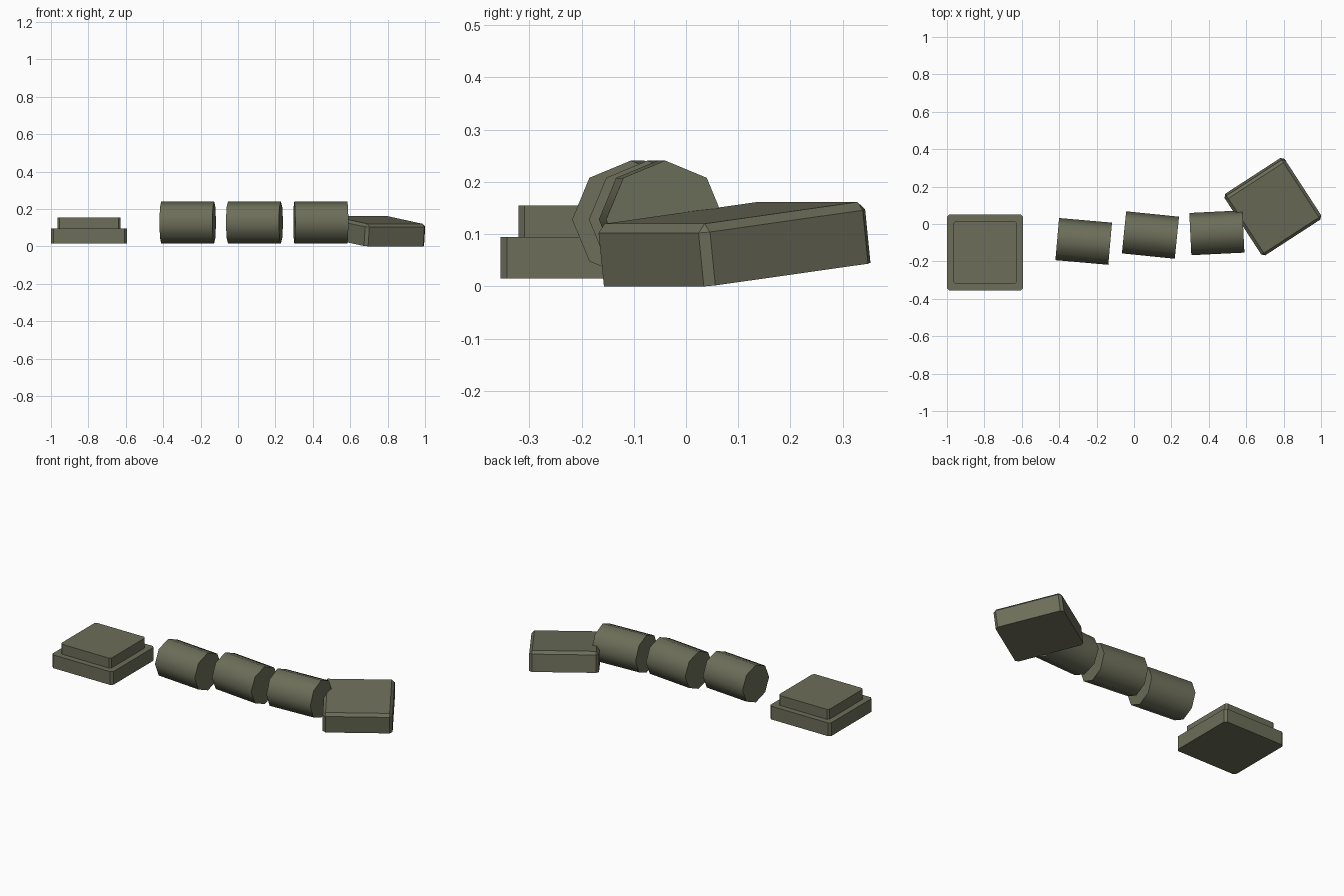
import bpy, bmesh, math
from mathutils import Matrix

cube = bpy.data.objects.get("Cube")
if cube:
    bpy.data.objects.remove(cube, do_unlink=True)

# One weathered stone colour
stone = bpy.data.materials.new("olive_grey_stone")
stone.use_nodes = True
STONE = (0.15, 0.155, 0.10, 1)
stone.diffuse_color = STONE
stone.node_tree.nodes["Principled BSDF"].inputs["Base Color"].default_value = STONE


def finish(name, bm, location, rotation):
    bmesh.ops.recalc_face_normals(bm, faces=bm.faces)
    mesh = bpy.data.meshes.new(name)
    bm.to_mesh(mesh)
    bm.free()
    mesh.materials.append(stone)
    obj = bpy.data.objects.new(name, mesh)
    bpy.context.collection.objects.link(obj)
    obj.location = location
    obj.rotation_euler = [math.radians(a) for a in rotation]
    return obj


def slab(name, side, height, chamfer, location, rotation=(0, 0, 0), chamfer_top=False):
    """Square slab standing on its origin, with chamfered corners."""
    bm = bmesh.new()
    bmesh.ops.create_cube(bm, size=1)
    bmesh.ops.transform(bm, verts=bm.verts, matrix=Matrix.Translation((0, 0, height / 2))
                        @ Matrix.Diagonal((side, side, height, 1)))
    edges = []
    for e in bm.edges:
        a, b = (v.co.z for v in e.verts)
        if abs(a - b) > height / 2 or (chamfer_top and a + b > height):
            edges.append(e)
    bmesh.ops.bevel(bm, geom=edges, offset=chamfer, segments=1, affect='EDGES')
    return finish(name, bm, location, rotation)


def drum(name, x, y, turn):
    """Eight-sided column drum lying along x."""
    bm = bmesh.new()
    bmesh.ops.create_cone(bm, cap_ends=True, segments=8, radius1=0.113, radius2=0.113,
                          depth=0.284, matrix=Matrix.Rotation(math.pi / 2, 4, 'Y'))
    obj = finish(name, bm, (x, y, 0.128), (0, 0, turn))
    bpy.ops.object.select_all(action='DESELECT')
    obj.select_set(True)
    bpy.context.view_layer.objects.active = obj
    bpy.ops.object.shade_smooth_by_angle(angle=math.radians(50))


# Standing base
slab("base_plinth", 0.407, 0.08, 0.013, (-0.796, -0.152, 0.015))
slab("base_upper_step", 0.337, 0.06, 0.011, (-0.796, -0.152, 0.095))

# Fallen shaft
drum("lower_drum", -0.269, -0.093, -5)
drum("middle_drum", 0.088, -0.059, -5.8)
drum("upper_drum", 0.443, -0.047, 2.8)

# Tilted capital block
slab("capital_block", 0.383, 0.119, 0.016, (0.739, 0.098, 0.0227), (6.8, 0, 33), True)
